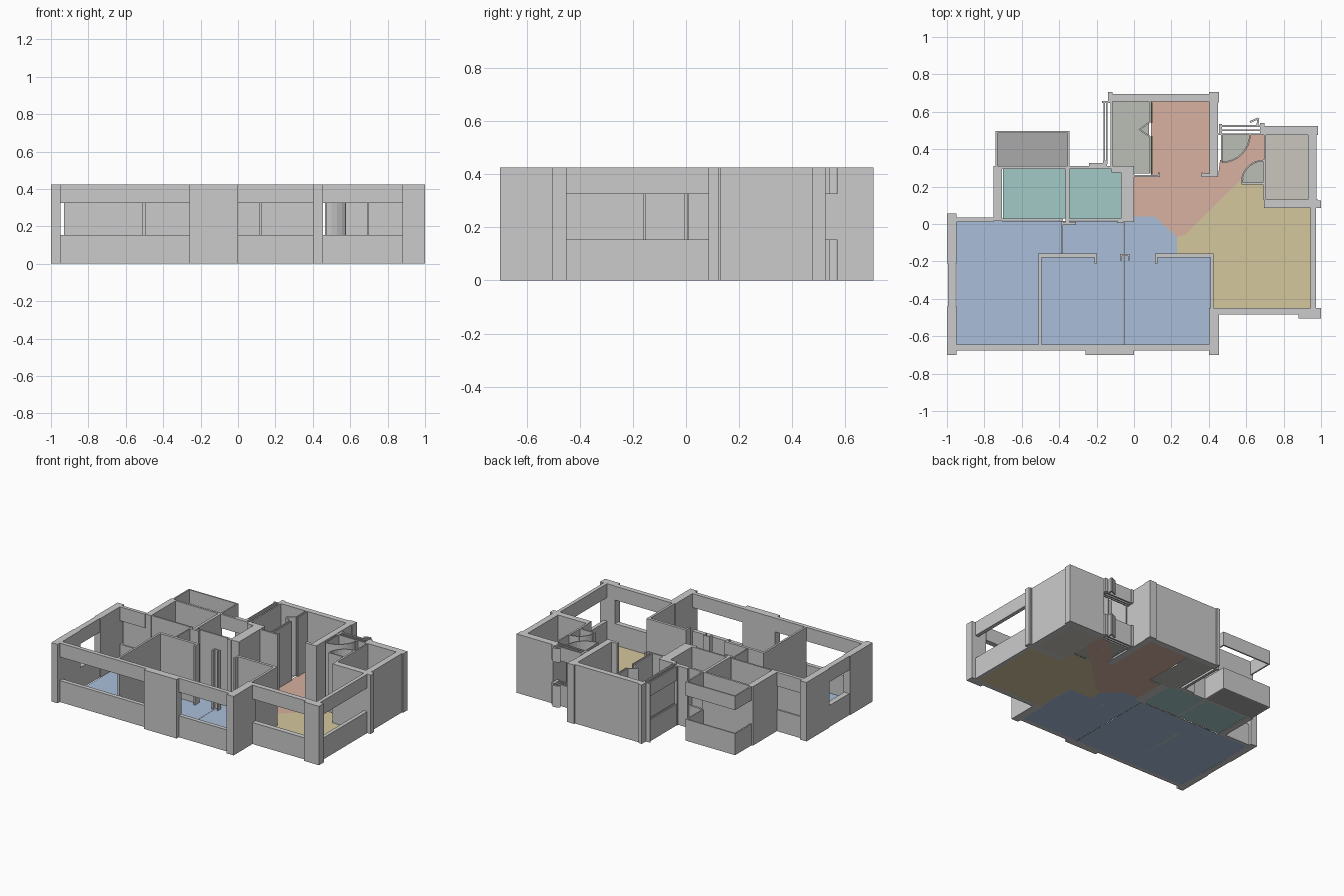
import bpy, bmesh, math

if "Cube" in bpy.data.objects:
    bpy.data.objects.remove(bpy.data.objects["Cube"])

H, SILL, LINTEL = 0.425, 0.155, 0.325
FULL = [(0, H)]
OPEN = [(0, SILL), (LINTEL, H)]


def walls(name, rects, spans=FULL):
    """Boxes from plan rectangles (x0, x1, y0, y1), one per height span."""
    bm = bmesh.new()
    for x0, x1, y0, y1 in rects:
        for z0, z1 in spans:
            vs = bmesh.ops.create_cube(bm, size=1)["verts"]
            for v in vs:
                v.co = (x0 if v.co.x < 0 else x1, y0 if v.co.y < 0 else y1, z0 if v.co.z < 0 else z1)
    return finish(name, bm)


def finish(name, bm, mat=None):
    me = bpy.data.meshes.new(name)
    bm.to_mesh(me)
    bm.free()
    if mat:
        me.materials.append(mat)
    ob = bpy.data.objects.new(name, me)
    bpy.context.collection.objects.link(ob)
    return ob


def material(name, rgb):
    m = bpy.data.materials.new(name)
    m.diffuse_color = (*rgb, 1)
    m.use_nodes = True
    m.node_tree.nodes["Principled BSDF"].inputs["Base Color"].default_value = m.diffuse_color
    return m


def floor(name, pts, mat, z=0.0):
    bm = bmesh.new()
    bm.faces.new([bm.verts.new((x, y, z)) for x, y in pts])
    return finish(name, bm, mat)


def rect(x0, x1, y0, y1):
    return [(x0, y0), (x1, y0), (x1, y1), (x0, y1)]


def path_wall(name, pts, t=0.008, spans=FULL):
    """Thin upright wall following a plan path."""
    bm = bmesh.new()
    for (ax, ay), (bx, by) in zip(pts, pts[1:]):
        d = math.hypot(bx - ax, by - ay)
        nx, ny = -(by - ay) / d * t / 2, (bx - ax) / d * t / 2
        for z0, z1 in spans:
            f = bm.faces.new([bm.verts.new((x, y, z0)) for x, y in
                              ((ax - nx, ay - ny), (bx - nx, by - ny), (bx + nx, by + ny), (ax + nx, ay + ny))])
            top = bmesh.ops.extrude_face_region(bm, geom=[f])["geom"]
            for v in top:
                if isinstance(v, bmesh.types.BMVert):
                    v.co.z = z1
    bmesh.ops.recalc_face_normals(bm, faces=bm.faces)
    return finish(name, bm)


def arc(cx, cy, r, a0, a1, n=8):
    return [(cx + r * math.cos(math.radians(a0 + (a1 - a0) * i / n)),
             cy + r * math.sin(math.radians(a0 + (a1 - a0) * i / n))) for i in range(n + 1)]


# Floors
blue = material("blue_floor", (0.40, 0.52, 0.70))
orange = material("orange_floor", (0.68, 0.44, 0.35))
yellow = material("yellow_floor", (0.66, 0.57, 0.34))
teal = material("teal_floor", (0.36, 0.59, 0.57))
grey = material("dark_grey_floor", (0.40, 0.40, 0.40))
sage = material("sage_floor", (0.50, 0.52, 0.47))
beige = material("beige_floor", (0.59, 0.56, 0.51))
floor("bedroom_floor_left", [(-.95, -.645), (-.50, -.645), (-.50, -.16), (-.385, -.16), (-.385, .015), (-.95, .015)], blue)
floor("bedroom_floor_middle", [(-.495, -.645), (-.055, -.645), (-.055, .015), (-.382, .015), (-.382, -.16), (-.495, -.16)], blue)
floor("bedroom_floor_right", [(-.053, -.645), (.41, -.645), (.41, -.16), (.23, -.16), (.23, -.07), (.11, .04), (0, .04), (-.053, .015)], blue)
floor("hall_floor", [(0, .04), (.11, .04), (.23, -.07), (.27, -.06), (.575, .24), (.695, .34), (.695, .48), (.62, .48),
                     (.46, .34), (.45, .26), (.405, .26), (.405, .655), (.09, .655), (.09, .26), (0, .25)], orange)
floor("living_floor", [(.23, -.16), (.42, -.16), (.42, -.45), (.945, -.45), (.945, .09), (.695, .09), (.695, .21),
                       (.58, .21), (.575, .24), (.27, -.06), (.23, -.07)], yellow)
floor("bathroom_floor_left", rect(-.70, -.365, .03, .295), teal)
floor("bathroom_floor_right", rect(-.345, -.065, .03, .295), teal)
floor("balcony_floor", rect(-.735, -.35, .31, .49), grey)
floor("store_floor", rect(-.115, .08, .27, .655), sage)
floor("shaft_floor", rect(.70, .93, .13, .475), beige)
floor("entry_swing_floor", [(.47, .48)] + arc(.47, .48, .145, -90, 0), sage, 0.001)
floor("inner_swing_floor", [(.695, .22)] + arc(.695, .22, .115, 90, 180), sage, 0.001)

# Outer columns and solid walls
walls("corner_columns", [(-1, -.95, -.70, -.645), (-1, -.95, -.01, .055), (.40, .455, -.70, -.45), (.88, 1, -.505, -.45),
                         (.96, 1, .085, .125), (-.14, -.115, .65, .705), (.40, .455, .65, .705)])
walls("front_pier", [(-.26, 0, -.70, -.645)])
walls("left_wall_solid", [(-1, -.95, -.645, -.44), (-1, -.95, -.21, -.01)])
walls("north_block_walls", [(-.14, .455, .655, .695), (.405, .45, .265, .655), (-.12, 0, .275, .31)])
walls("shaft_walls", [(.695, .985, .475, .525), (.695, .74, .085, .13), (.74, .985, .085, .13), (.93, .975, .13, .475),
                      (.695, .705, .13, .475)])
walls("bathroom_piers", [(-.75, -.705, .015, .31), (-.07, 0, .01, .31)])

# Window walls with an open band between sill and lintel
walls("front_window_walls", [(-.95, -.26, -.675, -.645), (0, .40, -.675, -.645)], OPEN)
walls("front_right_window_wall", [(.455, .88, -.485, -.448)], OPEN)
walls("right_window_wall", [(.945, .972, -.45, .085)], OPEN)
walls("left_window_wall", [(-.995, -.955, -.44, -.21)], OPEN)
walls("back_left_window_wall", [(-.95, -.75, .01, .035)], OPEN)
walls("back_left_window_panel", [(-.93, -.75, .018, .026)])
walls("bathroom_window_wall", [(-.345, -.07, .295, .31)], OPEN)
walls("balcony_rails", [(-.74, -.73, .31, .497), (-.355, -.345, .31, .497), (-.73, -.355, .487, .497)], OPEN)
walls("store_window_wall", [(-.162, -.155, .32, .655), (-.15, -.142, .32, .655)], OPEN)
walls("store_window_posts", [(-.172, -.115, .648, .658), (-.24, -.155, .31, .325), (-.165, -.145, .31, .34),
                             (-.125, -.115, .31, .65)])
walls("entry_window_bars", [(.47, .69, .518, .528), (.47, .68, .496, .504), (.45, .68, .476, .484)], OPEN)
walls("entry_window_ends", [(.455, .47, .476, .535), (.675, .697, .476, .54)], OPEN)
path_wall("entry_bracket", [(.62, .545), (.665, .565), (.66, .53)], 0.01, OPEN)

# Partitions inside
walls("bedroom_partitions", [(-.51, -.495, -.645, -.155), (-.51, -.20, -.178, -.158), (-.21, -.197, -.21, -.158),
                             (.12, .425, -.178, -.158), (.112, .125, -.21, -.158), (.408, .425, -.45, -.158),
                             (-.388, -.38, -.155, .015)])
walls("corridor_post", [(-.075, -.065, -.195, -.16), (-.065, -.025, -.17, -.16), (-.032, -.025, -.195, -.16)])
walls("bathroom_partitions", [(-.705, -.38, .018, .03), (-.345, -.07, .018, .03), (-.365, -.345, .01, .31),
                              (-.705, -.365, .295, .31), (-.39, -.31, -.005, .01), (-.09, -.06, .005, .03)])
walls("store_partition", [(.08, .088, .27, .47), (.08, .088, .54, .655), (.093, .10, .265, .47), (.093, .10, .54, .65)])
path_wall("store_folding_door", [(.084, .545), (.03, .505), (.084, .468)])
walls("hall_jambs", [(0, .14, .25, .262), (.36, .45, .25, .27), (.128, .14, .25, .275), (.36, .37, .25, .275)])

# Swinging doors
path_wall("entry_door_arc", arc(.47, .48, .15, -90, 0))
path_wall("inner_door_arc", arc(.695, .22, .12, 90, 180))
walls("door_leaves", [(.464, .472, .335, .48), (.575, .695, .212, .222), (.69, .70, .13, .34)])
